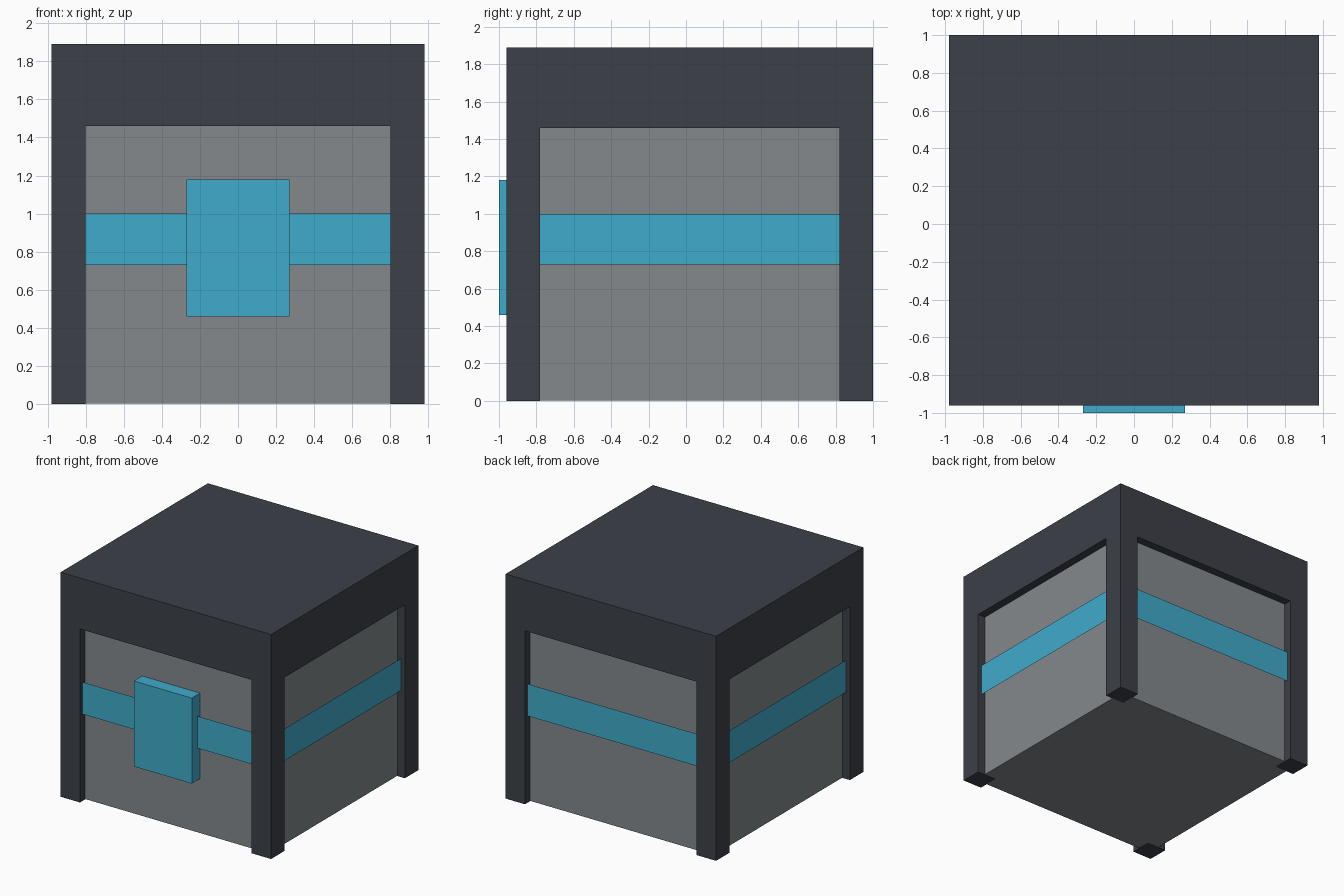
import bpy
import bmesh
import math
from mathutils import Matrix, Vector

cube = bpy.data.objects.get("Cube")
if cube:
    bpy.data.objects.remove(cube, do_unlink=True)

MID_Y = 0.02        # centre of the case, set back by the front plate
HALF = 0.98         # half width of the case
OPENING = 0.80      # half width of each opening
HEIGHT, LINTEL = 1.89, 1.46


def material(name, colour):
    mat = bpy.data.materials.new(name)
    mat.use_nodes = True
    mat.diffuse_color = (*colour, 1)
    bsdf = next(n for n in mat.node_tree.nodes if n.type == 'BSDF_PRINCIPLED')
    bsdf.inputs["Base Color"].default_value = (*colour, 1)
    return mat


def finish(name, bm, mat):
    bmesh.ops.recalc_face_normals(bm, faces=bm.faces[:])
    mesh = bpy.data.meshes.new(name)
    bm.to_mesh(mesh)
    bm.free()
    mesh.materials.append(mat)
    obj = bpy.data.objects.new(name, mesh)
    bpy.context.collection.objects.link(obj)
    return obj


def box(low, high):
    low, high = Vector(low), Vector(high)
    bm = bmesh.new()
    place = Matrix.Translation((low + high) / 2) @ Matrix.Diagonal((*(high - low), 1))
    bmesh.ops.create_cube(bm, size=1, matrix=place)
    return bm


def centred_box(half, bottom, top):
    return box((-half, MID_Y - half, bottom), (half, MID_Y + half, top))


charcoal = material("charcoal", (0.045, 0.051, 0.064))
grey = material("mid grey", (0.231, 0.250, 0.262))
blue = material("sky blue", (0.051, 0.407, 0.597))

# Frame: a thick lid whose four bottom corners are drawn down into posts
bm = centred_box(HALF, LINTEL, HEIGHT)
for axis in ((1, 0, 0), (0, 1, 0)):
    for side in (-1, 1):
        bmesh.ops.bisect_plane(bm, geom=bm.verts[:] + bm.edges[:] + bm.faces[:],
                               plane_co=Vector((0, MID_Y, 0)) + side * OPENING * Vector(axis),
                               plane_no=axis)
bm.normal_update()
corners = []
for face in bm.faces:
    c = face.calc_center_median()
    if face.normal.z < -0.5 and min(abs(c.x), abs(c.y - MID_Y)) > OPENING:
        corners.append(face)
feet = bmesh.ops.extrude_discrete_faces(bm, faces=corners)["faces"]
for vert in {v for f in feet for v in f.verts}:
    vert.co.z = 0
bmesh.ops.remove_doubles(bm, verts=bm.verts[:], dist=0.0001)
bmesh.ops.dissolve_limit(bm, angle_limit=math.radians(1),
                         verts=bm.verts[:], edges=bm.edges[:])
finish("frame", bm, charcoal)

# Inner body, recessed behind the posts
finish("body", centred_box(0.91, 0.002, 1.6), grey)

# Band: an open sheet running round the body
bm = centred_box(0.945, 0.73, 1.0)
bm.normal_update()
bmesh.ops.delete(bm, geom=[f for f in bm.faces if abs(f.normal.z) > 0.5],
                 context='FACES_ONLY')
finish("band", bm, blue)

# Front plate
finish("front_plate", box((-0.27, -1.0, 0.46), (0.27, -0.89, 1.18)), blue)
